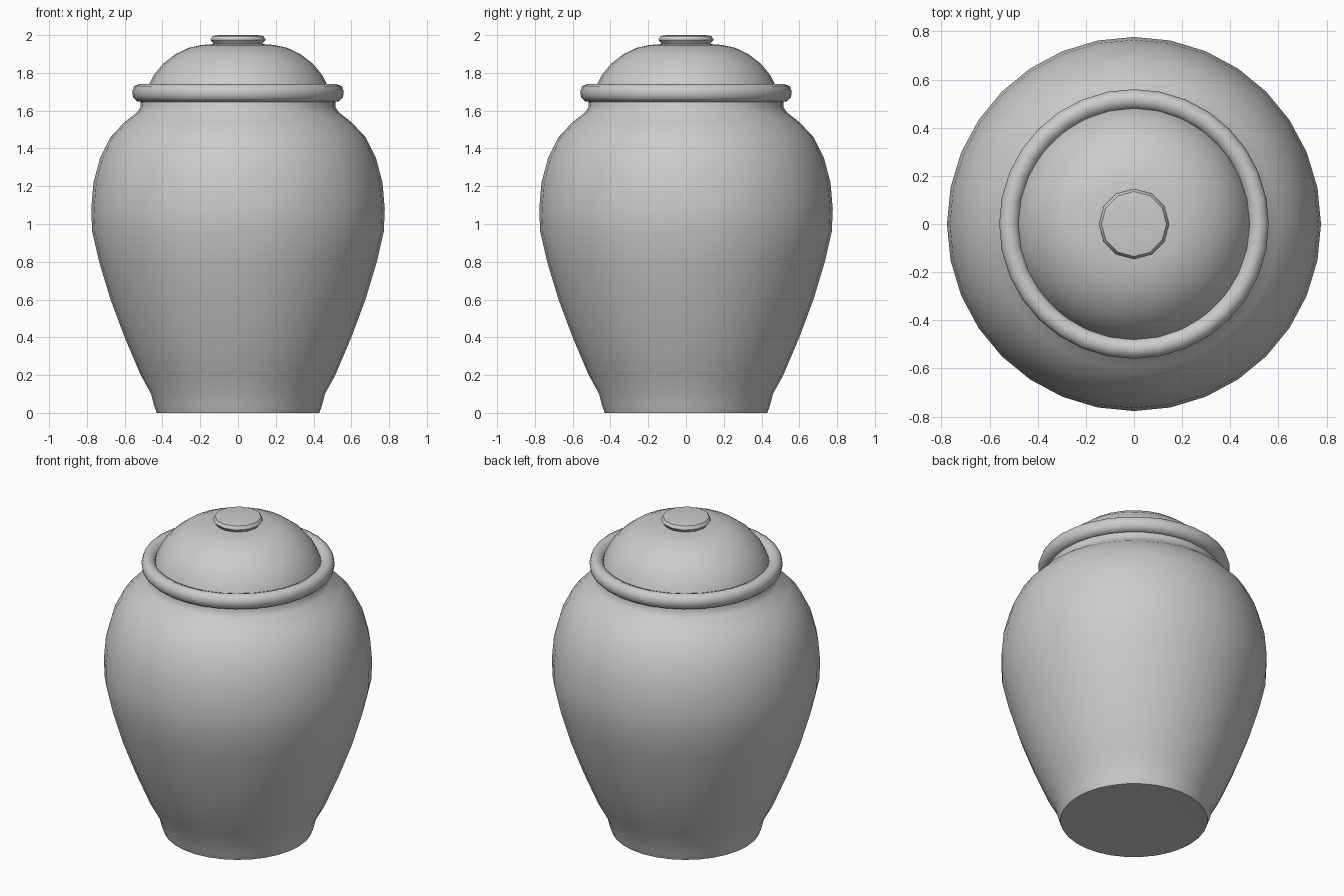
import bpy, bmesh, math

cube = bpy.data.objects.get("Cube")
if cube:
    bpy.data.objects.remove(cube, do_unlink=True)

# Single plain clay colour
clay = bpy.data.materials.new("grey_clay")
clay.use_nodes = True
clay.diffuse_color = (0.6, 0.6, 0.6, 1)
clay.node_tree.nodes["Principled BSDF"].inputs["Base Color"].default_value = (0.6, 0.6, 0.6, 1)


def lathe(name, profile, sides, closed=False, angle=50):
    """Spin a (radius, height) profile round z; radius 0 becomes a pole."""
    bm = bmesh.new()
    rings = []
    for r, z in profile:
        if r == 0:
            rings.append([bm.verts.new((0, 0, z))] * sides)
        else:
            turns = [2 * math.pi * i / sides for i in range(sides)]
            rings.append([bm.verts.new((r * math.cos(a), r * math.sin(a), z)) for a in turns])
    pairs = list(zip(rings, rings[1:]))
    if closed:
        pairs.append((rings[-1], rings[0]))
    for low, high in pairs:
        for i in range(sides):
            j = (i + 1) % sides
            corners = list(dict.fromkeys((low[i], low[j], high[j], high[i])))
            bm.faces.new(corners)
    bmesh.ops.recalc_face_normals(bm, faces=bm.faces)
    mesh = bpy.data.meshes.new(name)
    bm.to_mesh(mesh)
    bm.free()
    mesh.materials.append(clay)
    obj = bpy.data.objects.new(name, mesh)
    bpy.context.collection.objects.link(obj)
    bpy.ops.object.select_all(action="DESELECT")
    obj.select_set(True)
    bpy.context.view_layer.objects.active = obj
    bpy.ops.object.shade_smooth_by_angle(angle=math.radians(angle))
    return obj


# Bulging jar with a flat foot and a narrow neck
lathe("jar_body", [
    (0, 0.01), (0.43, 0), (0.445, 0.04), (0.46, 0.1), (0.515, 0.2), (0.6, 0.4),
    (0.675, 0.6), (0.735, 0.8), (0.772, 0.96), (0.777, 1.08), (0.765, 1.22),
    (0.73, 1.35), (0.675, 1.46), (0.6, 1.54), (0.535, 1.59), (0.515, 1.62),
    (0.515, 1.67)], 32)

# Rounded rim round the neck
lathe("jar_rim", [
    (0.5, 1.645), (0.535, 1.65), (0.556, 1.67), (0.56, 1.7), (0.55, 1.73),
    (0.52, 1.742), (0.49, 1.73), (0.475, 1.7), (0.48, 1.66)], 32, closed=True)

# Domed lid sitting inside the rim
lathe("lid", [
    (0.49, 1.68), (0.475, 1.73), (0.445, 1.79), (0.395, 1.85), (0.33, 1.9),
    (0.26, 1.933), (0.19, 1.948), (0.12, 1.953), (0, 1.955)], 28)

# Low button knob
lathe("lid_knob", [
    (0.12, 1.94), (0.13, 1.955), (0.146, 1.975), (0.135, 1.995), (0.1, 2.0), (0, 2.0)], 12)
